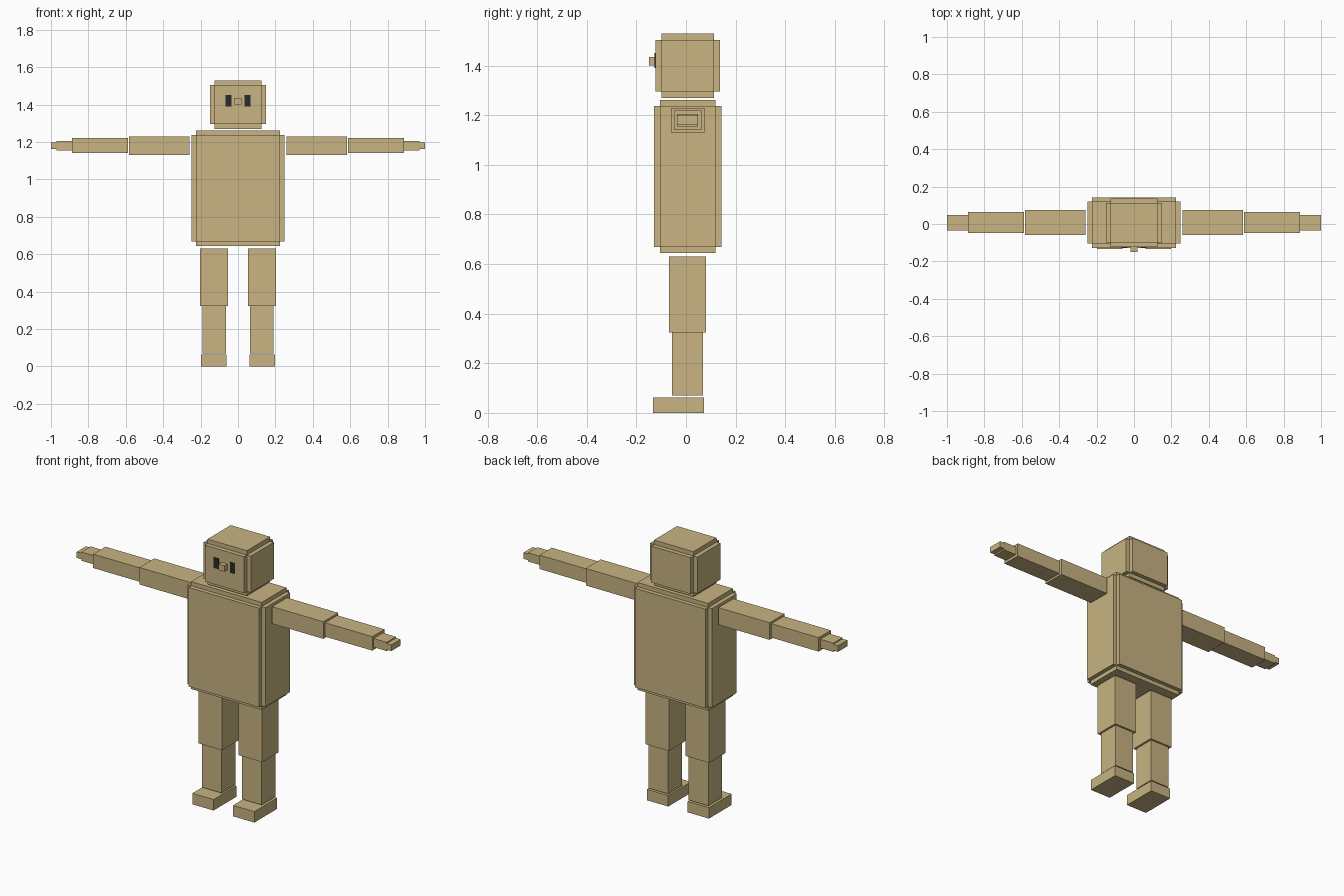
import bpy
import bmesh
from mathutils import Vector

if "Cube" in bpy.data.objects:
    bpy.data.objects.remove(bpy.data.objects["Cube"], do_unlink=True)


def make_material(name, rgb):
    mat = bpy.data.materials.new(name)
    mat.use_nodes = True
    mat.diffuse_color = (*rgb, 1)
    mat.node_tree.nodes["Principled BSDF"].inputs["Base Color"].default_value = (*rgb, 1)
    return mat


TAN = make_material("tan", (0.578, 0.456, 0.223))
DARK = make_material("dark_grey", (0.024, 0.024, 0.028))


def box(name, x, y, z, mat=TAN, plate=0.0):
    """Box from axis ranges; plate raises every side as a separate slab."""
    bm = bmesh.new()
    bmesh.ops.create_cube(bm, size=1)
    for v in bm.verts:
        v.co = Vector([(r[0] + r[1]) / 2 + c * (r[1] - r[0])
                       for r, c in zip((x, y, z), v.co)])
    if plate:
        bm.normal_update()
        normals = [f.normal.copy() for f in bm.faces]
        raised = bmesh.ops.extrude_discrete_faces(bm, faces=bm.faces[:])["faces"]
        for face in raised:
            face.normal_update()
            n = max(normals, key=lambda d: d.dot(face.normal))
            bmesh.ops.translate(bm, verts=face.verts[:], vec=n * plate)
    bmesh.ops.recalc_face_normals(bm, faces=bm.faces[:])
    mesh = bpy.data.meshes.new(name)
    bm.to_mesh(mesh)
    bm.free()
    mesh.materials.append(mat)
    obj = bpy.data.objects.new(name, mesh)
    bpy.context.collection.objects.link(obj)
    return obj


def pair(name, x, y, z, mat=TAN):
    """Matching boxes on the left (+x) and right (-x)."""
    box("left_" + name, x, y, z, mat)
    box("right_" + name, (-x[1], -x[0]), y, z, mat)


# Head and torso: blocks with a raised slab on each side
box("head", (-0.125, 0.125), (-0.098, 0.112), (1.295, 1.504), plate=0.025)
box("torso", (-0.224, 0.224), (-0.105, 0.119), (0.668, 1.237), plate=0.024)

# Face
box("nose", (-0.018, 0.018), (-0.15, -0.122), (1.4, 1.434))
pair("eye", (0.036, 0.068), (-0.126, -0.122), (1.39, 1.45), DARK)

# Arms
pair("upper_arm", (0.258, 0.584), (-0.06, 0.075), (1.131, 1.229))
pair("forearm", (0.587, 0.887), (-0.048, 0.063), (1.14, 1.22))
pair("hand", (0.887, 0.97), (-0.036, 0.048), (1.155, 1.205))
pair("fingers", (0.97, 1.0), (-0.036, 0.048), (1.163, 1.198))

# Legs
pair("thigh", (0.053, 0.202), (-0.069, 0.08), (0.324, 0.631))
pair("shin", (0.065, 0.19), (-0.056, 0.069), (0.07, 0.324))
pair("foot", (0.062, 0.197), (-0.133, 0.073), (0.0, 0.063))
